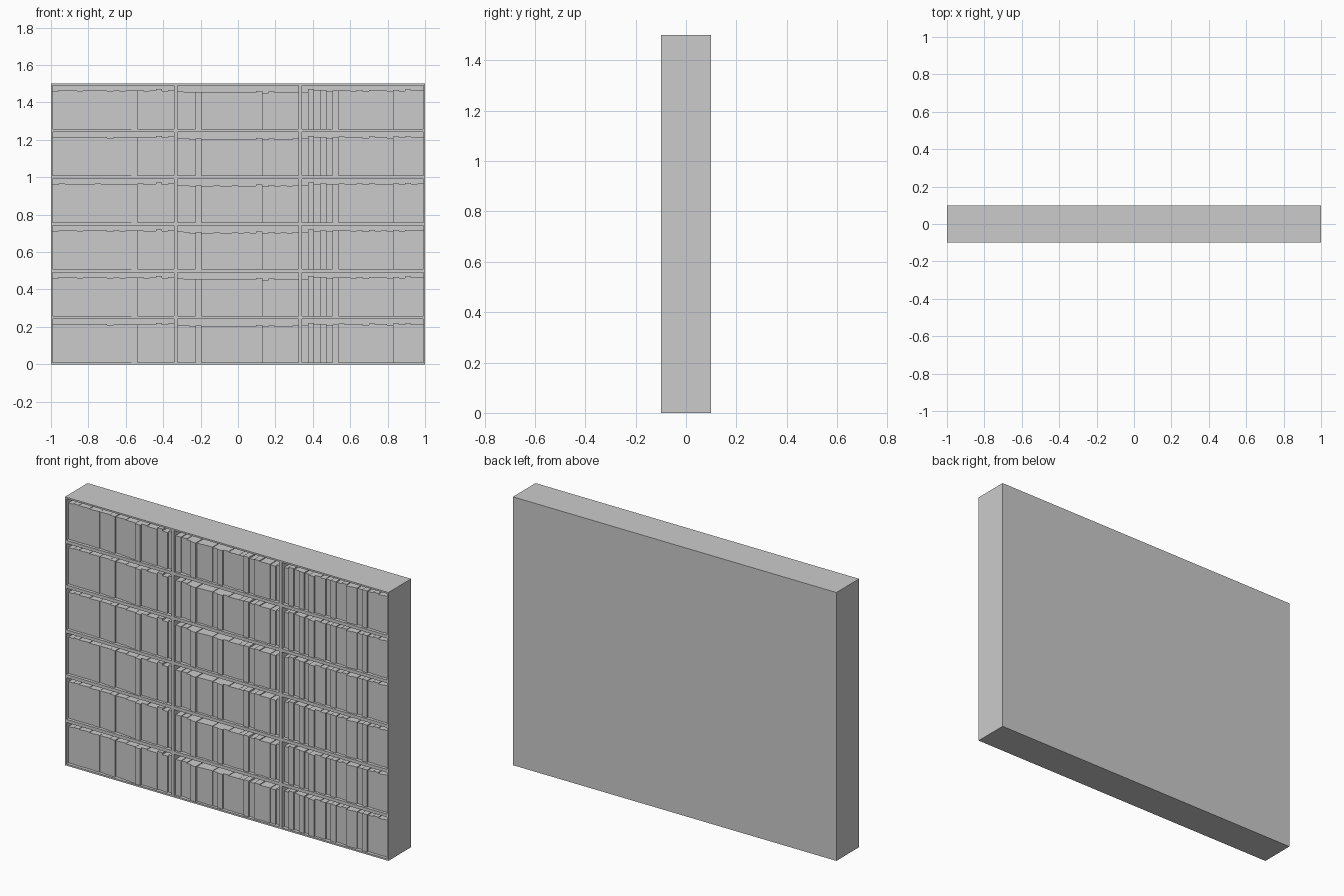
import bpy, bmesh
from mathutils import Matrix, Vector

if "Cube" in bpy.data.objects:
    bpy.data.objects.remove(bpy.data.objects["Cube"])

W, D, H = 2.0, 0.2, 1.5
COLS, ROWS, WALL = 3, 6, 0.009
CW, CH = W / COLS, H / ROWS


def add_object(name, bm):
    mesh = bpy.data.meshes.new(name)
    bm.to_mesh(mesh)
    bm.free()
    obj = bpy.data.objects.new(name, mesh)
    bpy.context.collection.objects.link(obj)
    return obj


# Case: box with a gridded front, every cell inset and pushed inward
bm = bmesh.new()
grid = [[bm.verts.new((-W / 2 + c * CW, -D / 2, r * CH)) for c in range(COLS + 1)]
        for r in range(ROWS + 1)]
cells = [bm.faces.new((grid[r][c], grid[r][c + 1], grid[r + 1][c + 1], grid[r + 1][c]))
         for r in range(ROWS) for c in range(COLS)]
rim = [v for v in bm.verts if v.is_boundary]
edges = [e for e in bm.edges if e.is_boundary]
new = bmesh.ops.extrude_edge_only(bm, edges=edges)["geom"]
bmesh.ops.translate(bm, vec=(0, D, 0), verts=[g for g in new if isinstance(g, bmesh.types.BMVert)])
bmesh.ops.holes_fill(bm, edges=[e for e in bm.edges if e.is_boundary], sides=0)
bmesh.ops.recalc_face_normals(bm, faces=bm.faces)
bmesh.ops.inset_individual(bm, faces=cells, thickness=WALL, use_even_offset=True)
bmesh.ops.inset_individual(bm, faces=cells, thickness=0.0, depth=-(D - 0.01))
add_object("bookcase_frame", bm)

# Books per column: top heights and setbacks from the front, in millimetres
tops = {
    "left": [212, 216, 214, 215, 212, 215, 214, 216, 215, 211,
             214, 212, 215, 214, 216, 212, 213, 221, 212, 217],
    "middle": [209, 206, 203, 206, 202, 203, 205, 202, 203, 205,
               202, 204, 203, 210, 201, 208, 203, 205, 202, 206],
    "right": [207, 221, 213, 216, 210, 214, 217, 214, 212, 216,
              211, 217, 213, 215, 211, 217, 212, 218, 214, 216],
}
setbacks = {
    "left": [18, 17, 17, 18, 18, 15, 18, 15, 12, 20,
             17, 14, 9, 3, 16, 15, 13, 17, 14, 21],
    "middle": [12, 20, 16, 3, 14, 15, 13, 16, 10, 18,
               17, 15, 17, 9, 18, 11, 14, 12, 15, 22],
    "right": [20, 10, 19, 9, 18, 3, 14, 12, 20, 12,
              19, 17, 10, 12, 20, 11, 19, 17, 16, 18],
}
BACK = D / 2 - 0.01
for c, side in enumerate(tops):
    bm = bmesh.new()
    x0 = -W / 2 + c * CW + WALL
    bw = (CW - 2 * WALL) / len(tops[side])
    for i, (top, gap) in enumerate(zip(tops[side], setbacks[side])):
        front, top = -D / 2 + gap / 1000, top / 1000
        centre = Vector((x0 + (i + 0.5) * bw, (front + BACK) / 2, (WALL + top) / 2))
        size = Vector((bw, BACK - front, top - WALL, 1))
        bmesh.ops.create_cube(bm, size=1, matrix=Matrix.Translation(centre) @ Matrix.Diagonal(size))
    books = add_object(f"books_{side}", bm)
    # The same set of books stands on every shelf
    arr = books.modifiers.new("shelves", "ARRAY")
    arr.count = ROWS
    arr.use_relative_offset = False
    arr.use_constant_offset = True
    arr.constant_offset_displace = (0, 0, CH)
